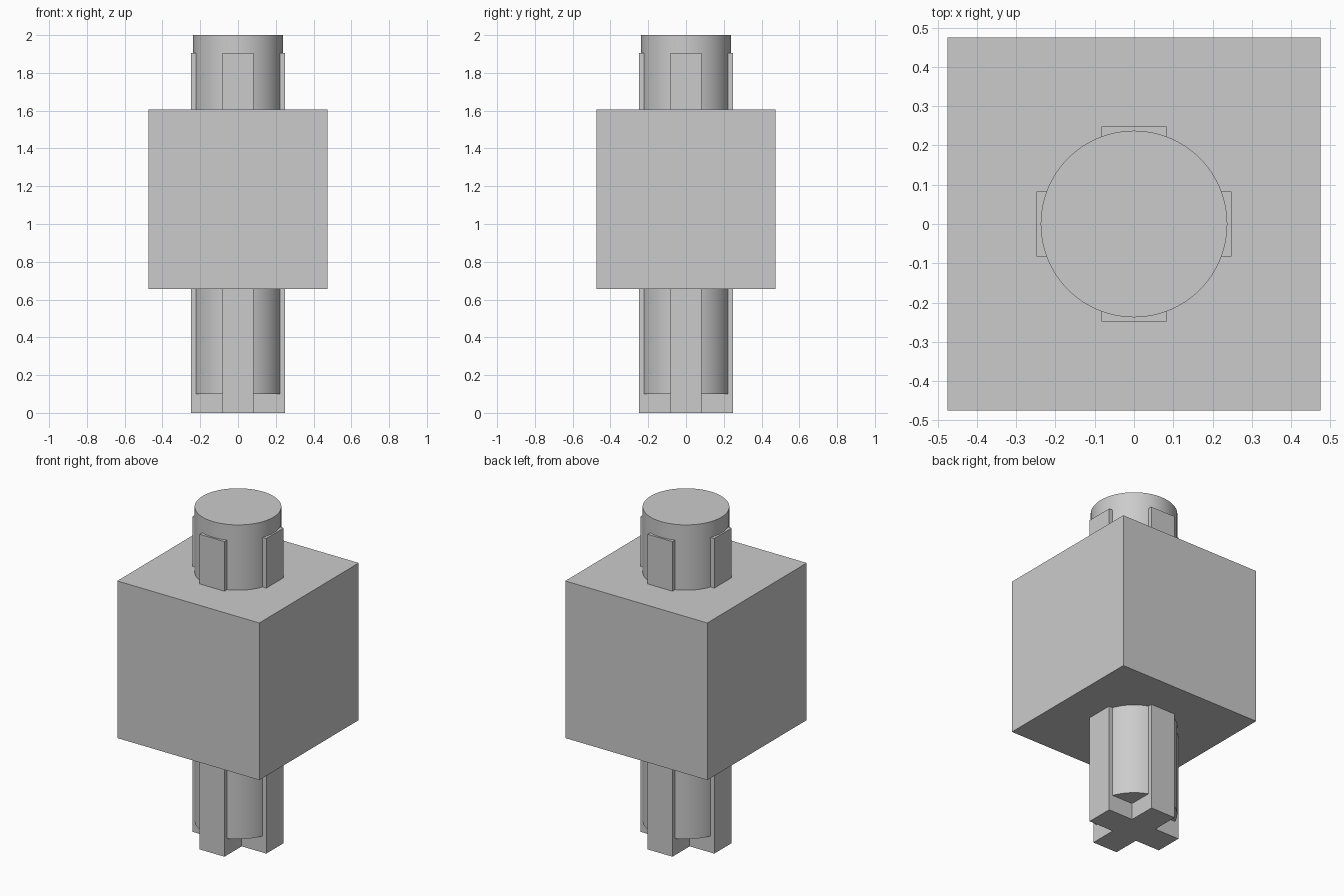
import bpy, bmesh, math

if "Cube" in bpy.data.objects:
    bpy.data.objects.remove(bpy.data.objects["Cube"])

BLOCK, R = 0.475, 0.2375      # block half width, shaft radius
ARM, W = 0.2475, 0.083        # cross arm reach and half width


def cross_prism(name, z0, z1):
    """Extrude a plus-shaped profile from z0 to z1."""
    quarter = [(ARM, -W), (ARM, W), (W, W)]
    bm = bmesh.new()
    verts = []
    for k in range(4):
        c, s = round(math.cos(k * math.pi / 2)), round(math.sin(k * math.pi / 2))
        verts += [bm.verts.new((c * x - s * y, s * x + c * y, z0)) for x, y in quarter]
    face = bm.faces.new(verts)
    ext = bmesh.ops.extrude_face_region(bm, geom=[face])
    top = [v for v in ext["geom"] if isinstance(v, bmesh.types.BMVert)]
    bmesh.ops.translate(bm, verts=top, vec=(0, 0, z1 - z0))
    bmesh.ops.recalc_face_normals(bm, faces=bm.faces)
    mesh = bpy.data.meshes.new(name)
    bm.to_mesh(mesh)
    bm.free()
    obj = bpy.data.objects.new(name, mesh)
    bpy.context.collection.objects.link(obj)
    return obj


# Cross-shaped ribs running through the whole part
ribs = cross_prism("cross_ribs", 0, 1.905)

# Round shaft core, starting a little above the foot of the ribs
bpy.ops.mesh.primitive_cylinder_add(vertices=64, radius=R, depth=1.9, location=(0, 0, 1.05))
core = bpy.context.object
core.name = "shaft_core"

# Square block around the middle
bpy.ops.mesh.primitive_cube_add(size=1, location=(0, 0, 1.13))
block = bpy.context.object
block.name = "block_with_axle"
block.scale = (2 * BLOCK, 2 * BLOCK, 0.95)
bpy.ops.object.transform_apply(location=False, rotation=False, scale=True)

# Fuse the shaft parts into the block as one solid
for part in (core, ribs):
    mod = block.modifiers.new("fuse_" + part.name, "BOOLEAN")
    mod.operation = "UNION"
    mod.solver = "EXACT"
    mod.object = part
    bpy.ops.object.modifier_apply(modifier=mod.name)
    bpy.data.objects.remove(part, do_unlink=True)

bpy.ops.object.shade_smooth_by_angle(angle=math.radians(30))
